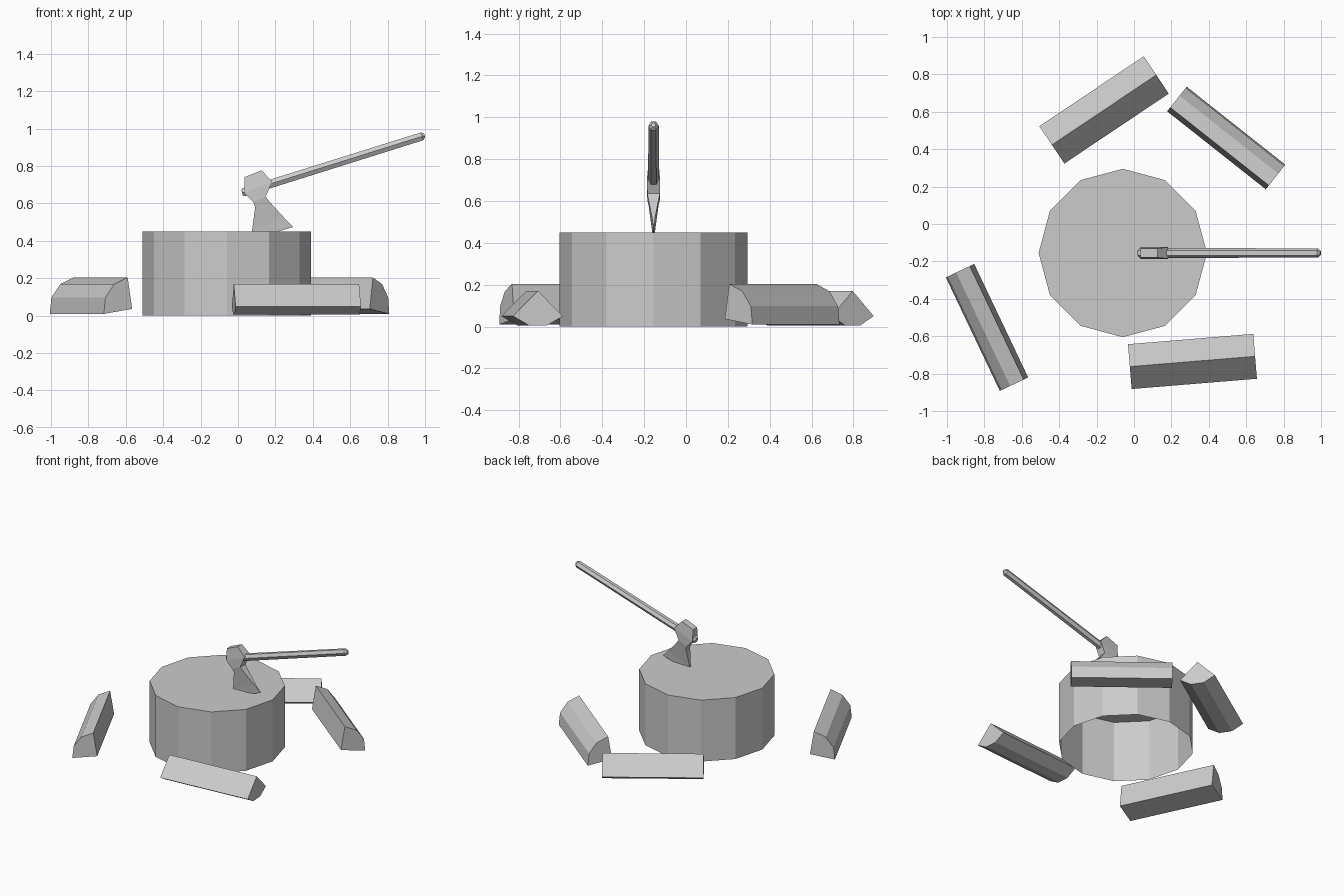
import bpy, bmesh
from math import radians, cos, sin, pi
from mathutils import Vector

if "Cube" in bpy.data.objects:
    bpy.data.objects.remove(bpy.data.objects["Cube"])

AXE_Y = -0.155


def loft(name, rings, cap_start=True, cap_end=True):
    """Skin a list of equal-length point rings into one flat-shaded object."""
    bm = bmesh.new()
    loops = [[bm.verts.new(p) for p in ring] for ring in rings]
    n = len(loops[0])
    for a, b in zip(loops, loops[1:]):
        for i in range(n):
            j = (i + 1) % n
            bm.faces.new((a[i], a[j], b[j], b[i]))
    if cap_start:
        bm.faces.new(loops[0][::-1])
    if cap_end:
        bm.faces.new(loops[-1])
    bmesh.ops.recalc_face_normals(bm, faces=bm.faces)
    mesh = bpy.data.meshes.new(name)
    bm.to_mesh(mesh)
    bm.free()
    obj = bpy.data.objects.new(name, mesh)
    bpy.context.collection.objects.link(obj)
    return obj


def split_log(name, centre, along, outward, apex_z, start_deg, radius=0.17, length=0.672):
    """Quarter log: wedge apex plus a three-segment bark arc, extruded along its axis."""
    d = Vector((*along, 0)).normalized()
    u = Vector((*outward, 0)).normalized()
    apex = Vector((*centre, apex_z))
    section = [apex]
    for k in range(4):
        a = radians(start_deg + 30 * k)
        section.append(apex + radius * (cos(a) * u + sin(a) * Vector((0, 0, 1))))
    loft(name, [[p + d * s * length / 2 for p in section] for s in (-1, 1)])


# Chopping stump: twelve sides, closed top, open underneath
loft("stump", [[(-0.06 + 0.45 * cos(k * pi / 6), -0.155 + 0.45 * sin(k * pi / 6), z)
                for k in range(12)] for z in (0, 0.45)], cap_start=False)

# Split logs lying bark side down
split_log("front_log", (0.3125, -0.735), (0.67, 0.055), (-0.055, 0.67), 0.17, 225)
split_log("back_log", (-0.16, 0.61), (0.56, 0.375), (-0.375, 0.56), 0.17, 225)

# Split logs lying on a flat side, bark facing outward
for name, c, along, out in (
        ("left_log", (-0.785, -0.5525), (0.29, -0.61), (-0.61, -0.29)),
        ("right_log", (0.4925, 0.459), (0.525, -0.415), (0.415, 0.525))):
    apex = Vector(c) - Vector(out).normalized() * 0.083
    split_log(name, apex, along, out, 0.036, -9)

# Axe handle: tapered hexagonal shaft with chamfered ends
start, end = Vector((0.022, AXE_Y, 0.657)), Vector((0.998, AXE_Y, 0.963))
axis = (end - start).normalized()
up = Vector((-axis.z, 0, axis.x))
side = Vector((0, 1, 0))
length = (end - start).length
loft("axe_handle", [[start + axis * t + r * (cos(k * pi / 3) * side + sin(k * pi / 3) * up)
                     for k in range(6)]
                    for t, r in ((0, 0.018), (0.01, 0.026), (length - 0.015, 0.025), (length, 0.011))])

# Axe head: sections from poll to cutting edge (left x,z, right x,z, half thickness)
sections = [
    (0.035, 0.740, 0.125, 0.777, 0.024),
    (0.035, 0.655, 0.183, 0.718, 0.031),
    (0.083, 0.605, 0.148, 0.635, 0.030),
    (0.092, 0.580, 0.172, 0.605, 0.024),
    (0.075, 0.455, 0.250, 0.520, 0.007),
    (0.066, 0.405, 0.295, 0.474, 0.001),
]
loft("axe_head", [[(lx, AXE_Y - h, lz), (rx, AXE_Y - h, rz), (rx, AXE_Y + h, rz), (lx, AXE_Y + h, lz)]
                  for lx, lz, rx, rz, h in sections])
